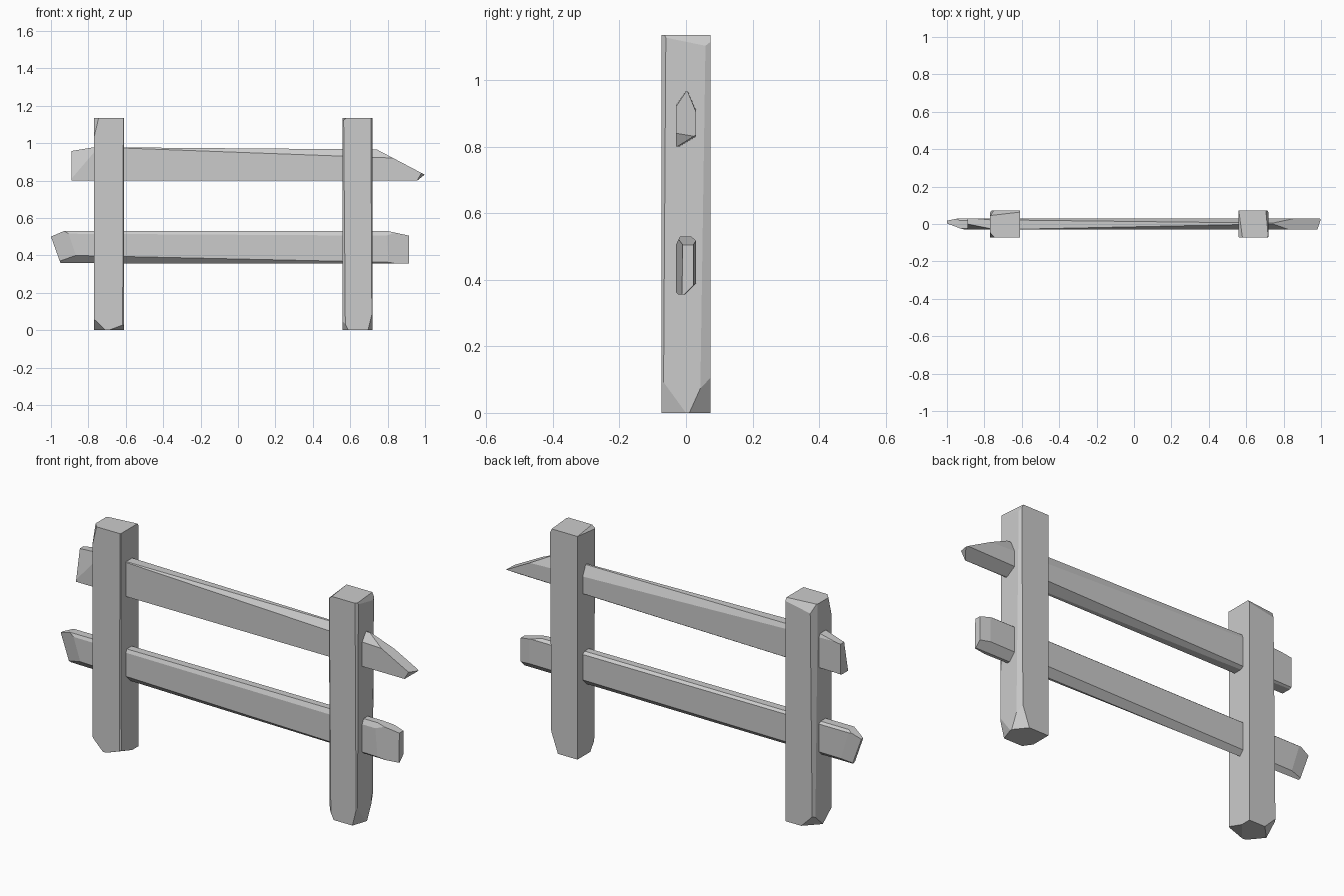
import bpy, bmesh
from mathutils import Vector

if "Cube" in bpy.data.objects:
    bpy.data.objects.remove(bpy.data.objects["Cube"])


def hew(name, lo, hi, cuts):
    """Box from lo to hi, with corners hewn off by planes through three points."""
    lo, hi = Vector(lo), Vector(hi)
    centre = (lo + hi) / 2
    bm = bmesh.new()
    bmesh.ops.create_cube(bm, size=1)
    for v in bm.verts:
        v.co = centre + Vector(a * b for a, b in zip(v.co, hi - lo))
    for cut in cuts:
        a, b, c = (Vector(p) for p in cut)
        n = (b - a).cross(c - a).normalized()
        if n.dot(centre - a) > 0:
            n = -n
        bmesh.ops.bisect_plane(bm, geom=bm.verts[:] + bm.edges[:] + bm.faces[:],
                               plane_co=a, plane_no=n, dist=1e-6, clear_outer=True)
        rim = [e for e in bm.edges if e.is_boundary]
        if rim:
            bmesh.ops.holes_fill(bm, edges=rim)
    bmesh.ops.recalc_face_normals(bm, faces=bm.faces)
    mesh = bpy.data.meshes.new(name)
    bm.to_mesh(mesh)
    bm.free()
    obj = bpy.data.objects.new(name, mesh)
    bpy.context.collection.objects.link(obj)
    return obj


W, D, H = 0.08, 0.073, 1.135

# Posts, hewn around their own centre line and then moved into place
left = hew("left_post", (-W, -D, 0), (W, D, H), [
    [(-W, -D, 1.03), (-W, -.045, H), (-.055, -D, H)],      # top front left corner
    [(-W, D, 1.09), (W, D, 1.12), (-W, .045, H)],          # top back edge
    [(-W, -D, .06), (-.02, -D, 0), (-W, 0, 0)],            # foot corners
    [(W, -D, .03), (0, -D, 0), (W, .02, 0)],
    [(-W, D, .07), (-.01, D, 0), (-W, .0, 0)],
    [(-W, .06, 0), (-.072, D, 0), (-.06, D, H)],           # long edges
    [(W, -.067, 0), (.073, -D, 0), (.077, -D, H)],
    [(-W, -.069, .3), (-.073, -D, .3), (-.078, -D, H)],
])
left.location.x = -0.69

right = hew("right_post", (-W, -D, 0), (W, D, H), [
    [(W, -D, 1.13), (W, D, 1.10), (.065, D, H)],           # top right edge
    [(-W, -D, 1.12), (-.06, -D, H), (-W, D, H)],
    [(W, -D, .10), (.055, -D, 0), (W, .0, 0)],             # foot corners
    [(W, D, .14), (.03, D, 0), (W, .01, 0)],
    [(-W, -D, .06), (-.05, -D, 0), (-W, -.03, 0)],
    [(W, .045, .2), (.068, D, .2), (.074, D, H)],          # long edges
    [(W, -.068, 0), (.076, -D, 0), (.07, -D, H)],
    [(-W, -.069, H), (-.075, -D, H), (-.066, -D, 0)],
])
right.location.x = 0.64

# Upper rail: blunt left end, long sloping point on the right
T = 0.03
hew("upper_rail", (-.89, -T, .80), (1.0, T, .98), [
    [(-.77, -T, .978), (-.77, T, .978), (.76, 0, .966)],   # top
    [(-.89, -T, .958), (-.89, T, .958), (-.77, 0, .978)],  # left end
    [(-.89, -.012, .90), (-.77, -T, .95), (-.89, 0, .96)],
    [(.74, -T, .967), (.74, T, .967), (1.0, 0, .83)],      # right slope
    [(1.0, T, .83), (.975, -T, .83), (.97, 0, .80)],
    [(-.6, -T, .973), (.7, -T, .925), (.7, 0, .967)],      # top edges
    [(-.6, T, .955), (.7, T, .91), (.7, .005, .967)],
    [(-.6, T, .81), (.7, T, .83), (.7, -.02, .80)],        # under edge
])

# Lower rail: slanted left end, bevelled right end
hew("lower_rail", (-1.0, -T, .355), (.915, T, .53), [
    [(-1.0, -T, .50), (-1.0, T, .50), (-.95, 0, .36)],     # left end
    [(-1.0, -T, .50), (-1.0, T, .50), (-.93, 0, .53)],
    [(-1.0, .003, .50), (-.90, -T, .50), (-.945, 0, .36)],
    [(-1.0, .018, .50), (-.93, T, .50), (-.97, .018, .40)],
    [(.915, -T, .505), (.915, T, .505), (.80, 0, .53)],    # right end
    [(.915, -.012, .36), (.915, -.010, .50), (.80, -T, .43)],
    [(.915, .022, .36), (.915, .022, .50), (.86, T, .43)],
    [(-.9, -T, .40), (.25, -T, .375), (.25, -.01, .355)],  # under edges
    [(-.6, T, .38), (.7, T, .39), (.7, -.005, .355)],
    [(-.8, -T, .515), (.8, -T, .505), (.8, -.018, .53)],   # top edges
    [(-.8, T, .52), (.8, T, .518), (.8, .015, .53)],
])
